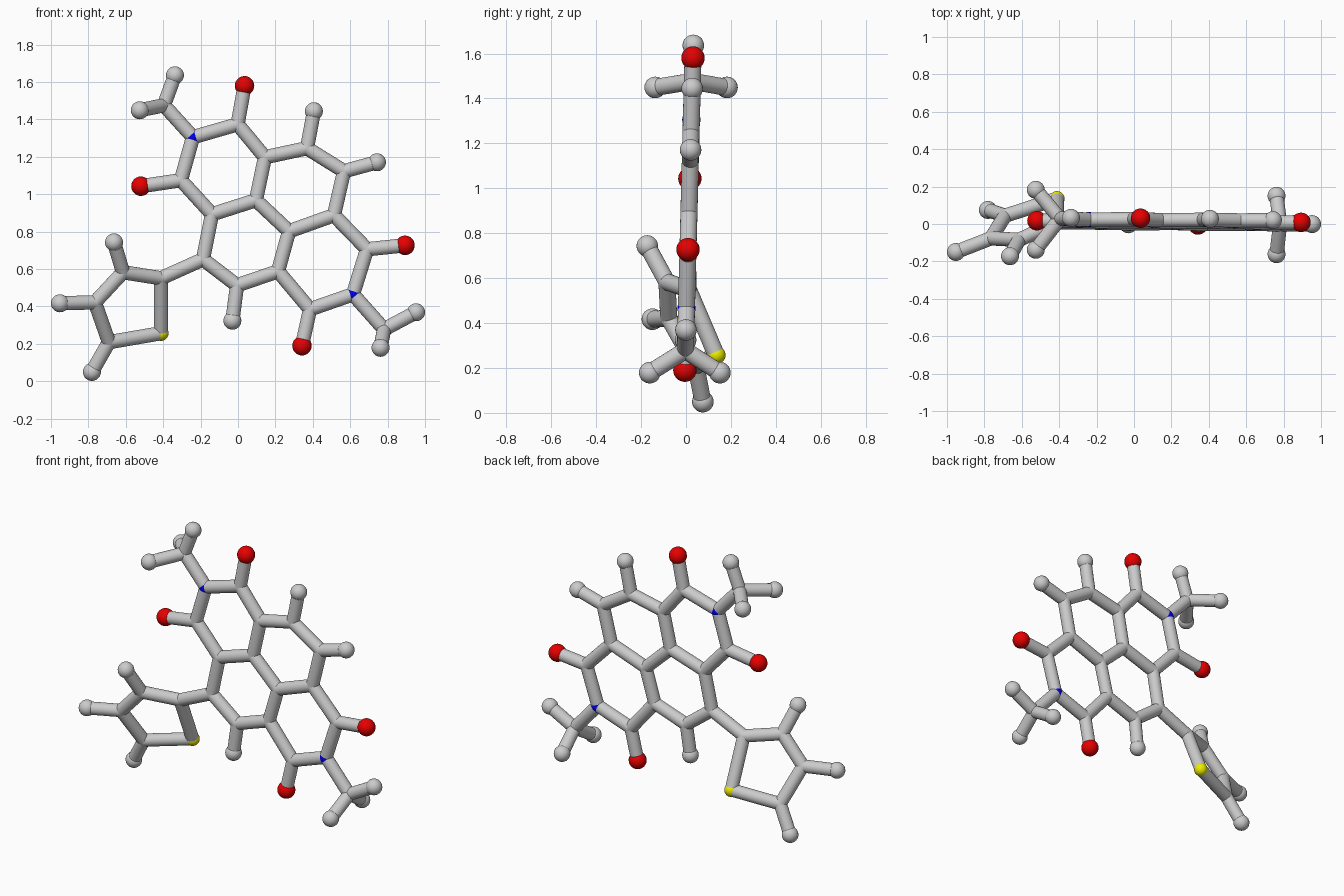
import bpy, bmesh
from mathutils import Vector, Matrix

if "Cube" in bpy.data.objects:
    bpy.data.objects.remove(bpy.data.objects["Cube"])

STICK, END_BALL, OXY_BALL = 0.038, 0.048, 0.052


def flat(x, z, off=0.0):
    """Point on the slightly tilted plane of the fused rings."""
    return Vector((x, -0.01 + 0.026 * z + off, z))


def side(x, z):
    """Point on the twisted plane of the five-sided ring."""
    return Vector((x, 0.01 + 0.401 * (x + 0.412) - 0.425 * (z - 0.551), z))


# Joints of the fused ring core
P = {
    "N1": flat(-0.241, 1.305), "A": flat(-0.002, 1.374), "B": flat(-0.305, 1.075),
    "C": flat(0.144, 1.198), "D": flat(0.369, 1.246), "E": flat(0.567, 1.123),
    "F": flat(0.513, 0.888), "G": flat(0.273, 0.802), "H": flat(0.096, 0.968),
    "I": flat(-0.139, 0.893), "J": flat(-0.187, 0.652), "K": flat(-0.005, 0.513),
    "L": flat(0.214, 0.588), "M": flat(0.385, 0.385), "N2": flat(0.615, 0.465),
    "O": flat(0.69, 0.706), "Q": flat(-0.396, 1.476), "R": flat(0.781, 0.278),
    # five-sided side ring
    "S": side(-0.412, 0.257), "T": side(-0.412, 0.551), "U": side(-0.615, 0.583),
    "V": side(-0.765, 0.422), "W": side(-0.69, 0.209),
    # grey end balls
    "h1": flat(-0.337, 1.636), "h2": flat(-0.525, 1.449, 0.155),
    "h3": flat(-0.525, 1.449, -0.165), "h4": flat(0.406, 1.444),
    "h5": flat(0.743, 1.171), "h6": flat(-0.03, 0.324), "h7": flat(0.952, 0.369),
    "h8": flat(0.762, 0.179, 0.156), "h9": flat(0.762, 0.179, -0.156),
    "h10": side(-0.663, 0.743), "h11": side(-0.952, 0.417), "h12": side(-0.781, 0.05),
    # red end balls
    "o1": flat(0.035, 1.58), "o2": flat(-0.519, 1.043),
    "o3": flat(0.893, 0.727), "o4": flat(0.342, 0.19),
}


def add_ball(bm, p, r):
    bmesh.ops.create_uvsphere(bm, u_segments=24, v_segments=14, radius=r,
                              matrix=Matrix.Translation(p))


def add_stick(bm, a, b):
    d = b - a
    m = Matrix.Translation((a + b) / 2) @ d.to_track_quat('Z', 'Y').to_matrix().to_4x4()
    bmesh.ops.create_cone(bm, cap_ends=True, segments=24, radius1=STICK,
                          radius2=STICK, depth=d.length, matrix=m)


def make_part(name, balls=(), chains=(), color=None):
    """Mesh from (joint, radius) balls and chains of joints linked by sticks."""
    bm = bmesh.new()
    for key, r in balls:
        add_ball(bm, P[key], r)
    for chain in chains:
        keys = chain.split()
        for a, b in zip(keys, keys[1:]):
            add_stick(bm, P[a], P[b])
    mesh = bpy.data.meshes.new(name)
    bm.to_mesh(mesh)
    bm.free()
    ob = bpy.data.objects.new(name, mesh)
    bpy.context.collection.objects.link(ob)
    bpy.ops.object.select_all(action='DESELECT')
    ob.select_set(True)
    bpy.context.view_layer.objects.active = ob
    bpy.ops.object.shade_smooth_by_angle()
    if color:
        mat = bpy.data.materials.new(name + "_color")
        mat.diffuse_color = color
        mat.use_nodes = True
        mat.node_tree.nodes["Principled BSDF"].inputs["Base Color"].default_value = mat.diffuse_color
        mesh.materials.append(mat)
    return ob


# Sticks with rounded joints
make_part("fused_ring_frame", [(k, STICK) for k in "ABCDEFGHIJKLMO"],
          ["N1 A C D E F O N2 M L K J I B N1", "C H I", "H G L", "G F"])
make_part("side_ring_frame", [(k, STICK) for k in "TUVW"], ["J T U V W S T"])
make_part("upper_tripod", [("Q", STICK)], ["N1 Q h1", "Q h2", "Q h3"])
make_part("lower_tripod", [("R", STICK)], ["N2 R h7", "R h8", "R h9"])
make_part("end_sticks", (), ["D h4", "E h5", "K h6", "U h10", "V h11", "W h12",
                             "A o1", "B o2", "O o3", "M o4"])

# Balls
make_part("grey_end_balls", [(f"h{i}", END_BALL) for i in range(1, 13)])
make_part("red_end_balls", [(f"o{i}", OXY_BALL) for i in range(1, 5)],
          color=(0.8, 0.0, 0.0, 1))
make_part("blue_joints", [("N1", 0.041), ("N2", 0.041)], color=(0.0, 0.0, 0.8, 1))
make_part("yellow_joint", [("S", 0.041)], color=(0.85, 0.85, 0.0, 1))
